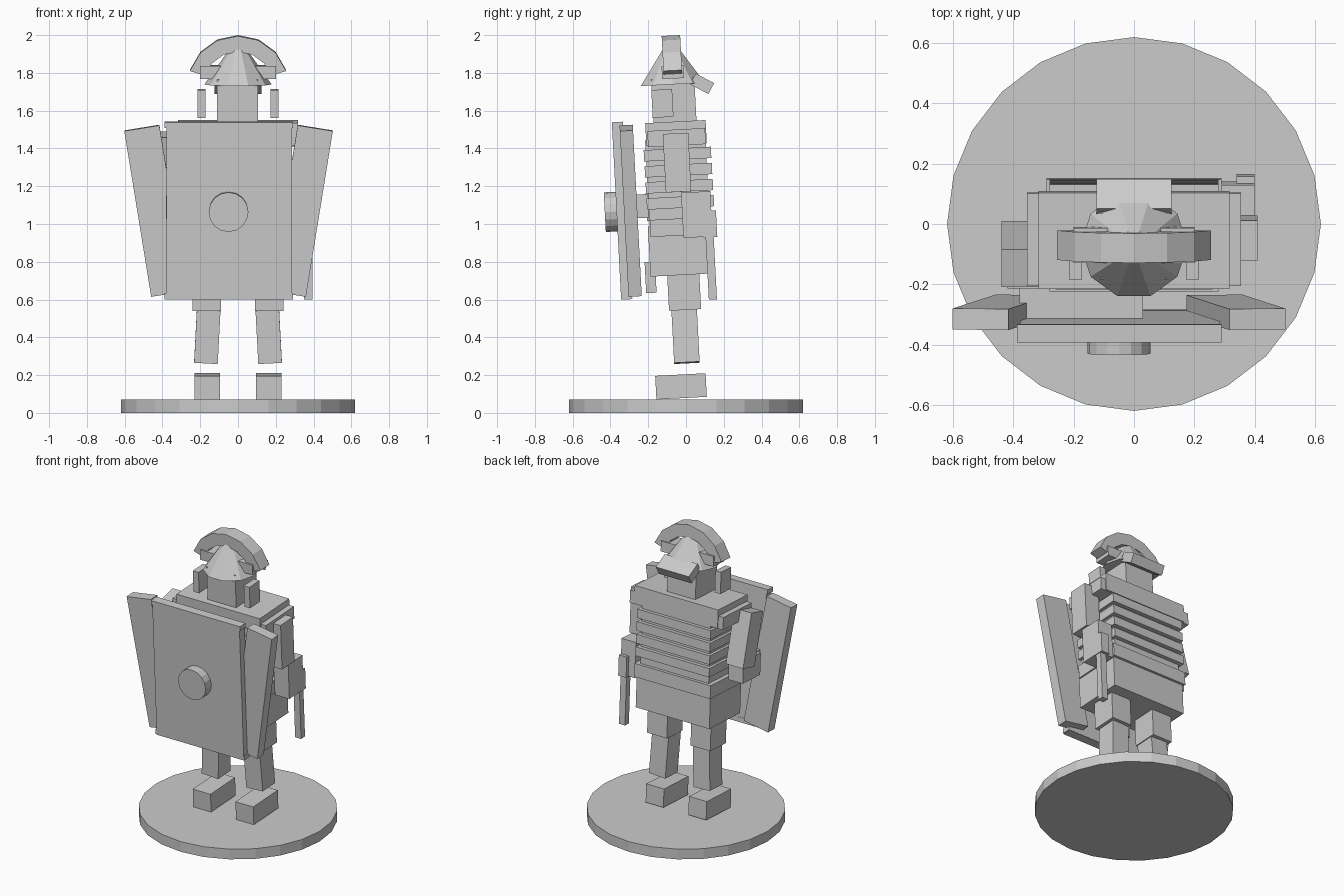
import bpy, bmesh, math
from mathutils import Matrix

if "Cube" in bpy.data.objects:
    bpy.data.objects.remove(bpy.data.objects["Cube"])

LEAN = math.radians(3)  # whole figure leans slightly forward


def add(name, bm, center=(0, 0, 0), pitch=LEAN, roll=0.0):
    me = bpy.data.meshes.new(name)
    bmesh.ops.recalc_face_normals(bm, faces=bm.faces)
    bm.to_mesh(me)
    bm.free()
    ob = bpy.data.objects.new(name, me)
    ob.matrix_world = (Matrix.Translation(center) @ Matrix.Rotation(pitch, 4, 'X')
                       @ Matrix.Rotation(roll, 4, 'Y'))
    bpy.context.collection.objects.link(ob)
    return ob


def box(name, x, y, z, pitch=LEAN, roll=0.0):
    """Box from x, y, z ranges, tilted about its centre."""
    bm = bmesh.new()
    size = [r[1] - r[0] for r in (x, y, z)]
    bmesh.ops.create_cube(bm, size=1, matrix=Matrix.Diagonal((*size, 1)))
    return add(name, bm, [(r[0] + r[1]) / 2 for r in (x, y, z)], pitch, roll)


def cone(name, sides, r1, r2, h, center, pitch=LEAN, spin=0.0):
    bm = bmesh.new()
    bmesh.ops.create_cone(bm, cap_ends=True, segments=sides, radius1=r1, radius2=r2,
                          depth=h, matrix=Matrix.Rotation(spin, 4, 'Z'))
    return add(name, bm, center, pitch)


def pair(name, x, y, z, **kw):
    """Box on both sides of x = 0."""
    box(name + "_right", x, y, z, **kw)
    if "roll" in kw:
        kw["roll"] = -kw["roll"]
    box(name + "_left", (-x[1], -x[0]), y, z, **kw)


# Base disc
cone("base", 24, 0.62, 0.62, 0.07, (0, 0, 0.035), pitch=0)

# Feet and legs
pair("foot", (0.095, 0.23), (-0.16, 0.107), (0.078, 0.203))
pair("shin", (0.1, 0.225), (-0.07, 0.065), (0.265, 0.545), roll=math.radians(-3))
pair("thigh", (0.09, 0.24), (-0.095, 0.075), (0.545, 0.74))

# Skirt, belt, apron
box("skirt", (-0.28, 0.28), (-0.195, 0.14), (0.73, 0.995))
box("belt", (-0.29, 0.29), (-0.19, 0.15), (0.94, 1.03))
box("apron", (-0.1, 0.1), (-0.215, -0.16), (0.635, 0.8))

# Torso with overlapping armour bands
box("torso", (-0.26, 0.26), (-0.205, 0.115), (1.0, 1.45))
for i in range(4):
    zc, yc = 1.37 - i * 0.085, -0.045 + i * 0.005
    box(f"armour_band_{i + 1}", (-0.28, 0.28), (yc - 0.178, yc + 0.178),
        (zc - 0.03, zc + 0.03))
box("collar_plate", (-0.317, 0.317), (-0.213, 0.107), (1.42, 1.542))
pair("shoulder_pad", (0.25, 0.355), (-0.203, 0.103), (1.415, 1.5))

# Right arm with short sword
box("right_upper_arm", (0.3, 0.41), (-0.115, 0.02), (1.17, 1.48))
box("right_forearm", (0.29, 0.4), (-0.02, 0.135), (0.93, 1.17))
box("right_hand", (0.34, 0.4), (0.09, 0.162), (0.93, 1.07))
box("sword", (0.35, 0.395), (0.112, 0.155), (0.6, 0.94))

# Left arm reaching the shield
box("left_upper_arm", (-0.44, -0.31), (-0.165, -0.035), (1.12, 1.48),
    pitch=math.radians(15))
box("left_forearm", (-0.42, -0.31), (-0.21, -0.02), (1.02, 1.17))
box("shield_grip", (-0.38, 0.03), (-0.34, -0.2), (1.03, 1.155))

# Shield: flat centre, two angled wings, rims, boss
box("shield_panel", (-0.378, 0.285), (-0.368, -0.31), (0.6, 1.54))
box("shield_rim_top", (-0.388, 0.29), (-0.392, -0.333), (1.51, 1.54))
box("shield_rim_bottom", (-0.388, 0.29), (-0.343, -0.285), (0.603, 0.635))
for side, s in (("right", 1), ("left", -1)):
    cx = -0.05 + s * 0.388
    box("shield_wing_" + side, (cx - 0.094, cx + 0.094), (-0.328, -0.258),
        (0.625, 1.515), roll=s * math.radians(9.2))
cone("shield_boss", 16, 0.105, 0.105, 0.09, (-0.05, -0.385, 1.065),
     pitch=LEAN + math.pi / 2)

# Head, cheek guards, helmet
box("head", (-0.11, 0.107), (-0.178, 0.05), (1.53, 1.77))
pair("cheek_guard", (0.172, 0.215), (-0.18, -0.07), (1.565, 1.712))
cone("helmet", 10, 0.178, 0.045, 0.188, (0, -0.075, 1.833), spin=math.pi / 2)
box("crest_holder", (-0.2, 0.2), (-0.128, -0.012), (1.77, 1.84))
box("neck_guard", (-0.125, 0.125), (0.03, 0.14), (1.71, 1.775),
    pitch=math.radians(-28))

# Crest arch
bm = bmesh.new()
angles = [math.radians(18 + 24 * i) for i in range(7)]
ring = [(0.268, a) for a in angles] + [(0.185, a) for a in reversed(angles)]
face = bm.faces.new([bm.verts.new((r * math.cos(a), -0.049, r * math.sin(a)))
                     for r, a in ring])
ext = bmesh.ops.extrude_face_region(bm, geom=[face])
bmesh.ops.translate(bm, vec=(0, 0.098, 0),
                    verts=[v for v in ext["geom"] if isinstance(v, bmesh.types.BMVert)])
add("crest", bm, (0, -0.066, 1.73))
